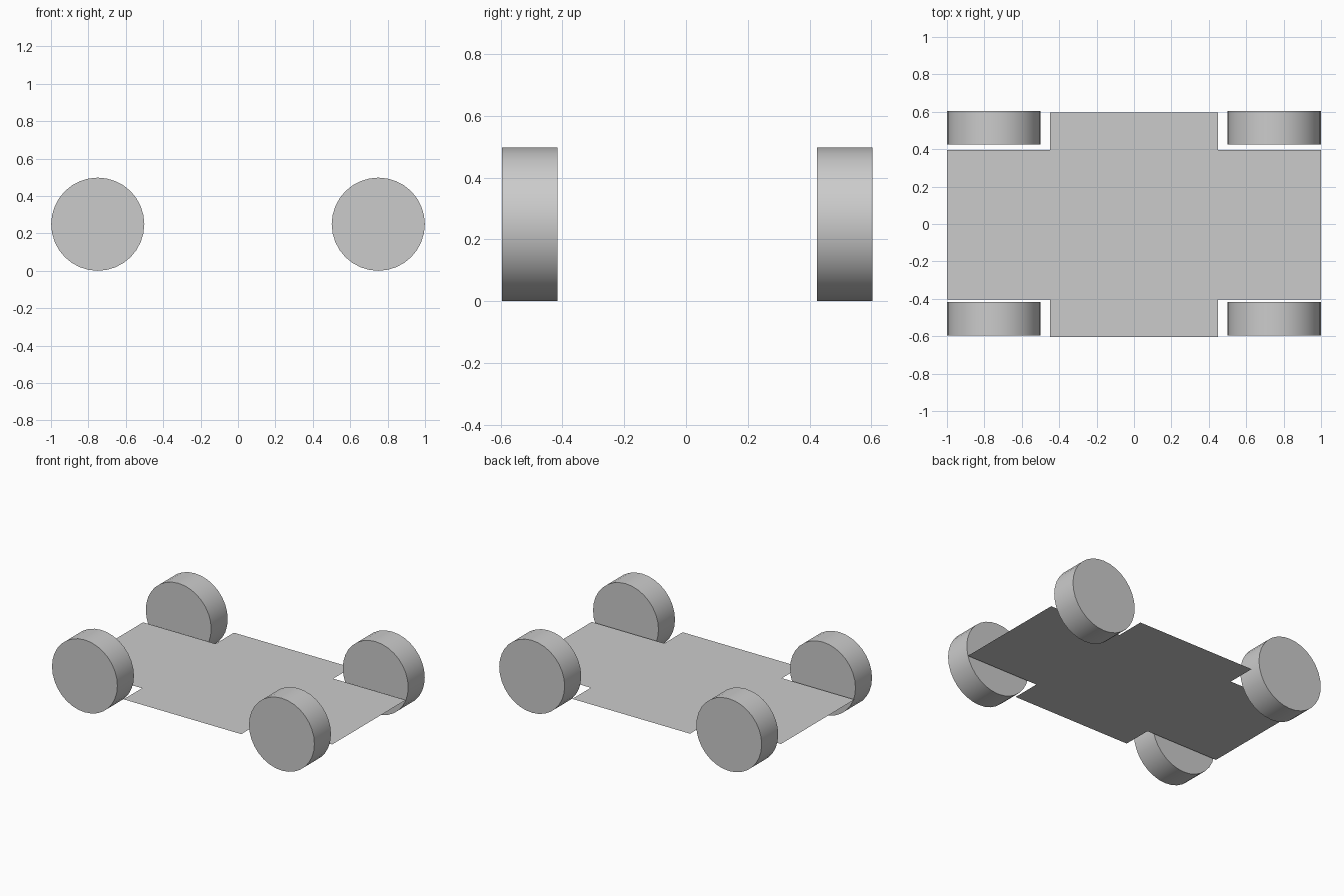
import bpy
import math

cube = bpy.data.objects.get("Cube")
if cube:
    bpy.data.objects.remove(cube, do_unlink=True)

# Single plain grey
grey = bpy.data.materials.new("plain grey")
grey.use_nodes = True
COLOUR = (0.6, 0.6, 0.6, 1.0)
grey.diffuse_color = COLOUR
grey.node_tree.nodes["Principled BSDF"].inputs["Base Color"].default_value = COLOUR

RADIUS = 0.249
WIDTH = 0.18
SHIFT = -0.004   # the plate sits slightly towards the front


# Chassis: one flat sheet with a notch at each corner for the wheels
def chassis_plate(length, width, notch_x, notch_y, z):
    hx, hy = length / 2, width / 2
    corner = [(hx, notch_y), (notch_x, notch_y), (notch_x, hy)]
    outline = []
    for sx, sy in ((1, 1), (-1, 1), (-1, -1), (1, -1)):
        pts = corner if sx * sy > 0 else corner[::-1]
        outline += [(sx * x, sy * y + SHIFT, z) for x, y in pts]
    mesh = bpy.data.meshes.new("chassis_plate")
    mesh.from_pydata(outline, [], [range(len(outline))])
    mesh.materials.append(grey)
    obj = bpy.data.objects.new("chassis_plate", mesh)
    bpy.context.collection.objects.link(obj)


# Wheel: a capped drum lying across the model
def wheel(name, x, y):
    bpy.ops.mesh.primitive_cylinder_add(
        vertices=32, radius=RADIUS, depth=WIDTH,
        location=(x, y, RADIUS), rotation=(math.pi / 2, 0, 0))
    obj = bpy.context.object
    obj.name = name
    obj.data.materials.append(grey)
    bpy.ops.object.shade_smooth_by_angle(angle=math.radians(30))


chassis_plate(2.0, 1.2, 0.448, 0.4, 0.173)
for side, x in (("left", 0.75), ("right", -0.75)):
    for end, y in (("front", -0.506), ("back", 0.514)):
        wheel(f"{end}_{side}_wheel", x, y)
